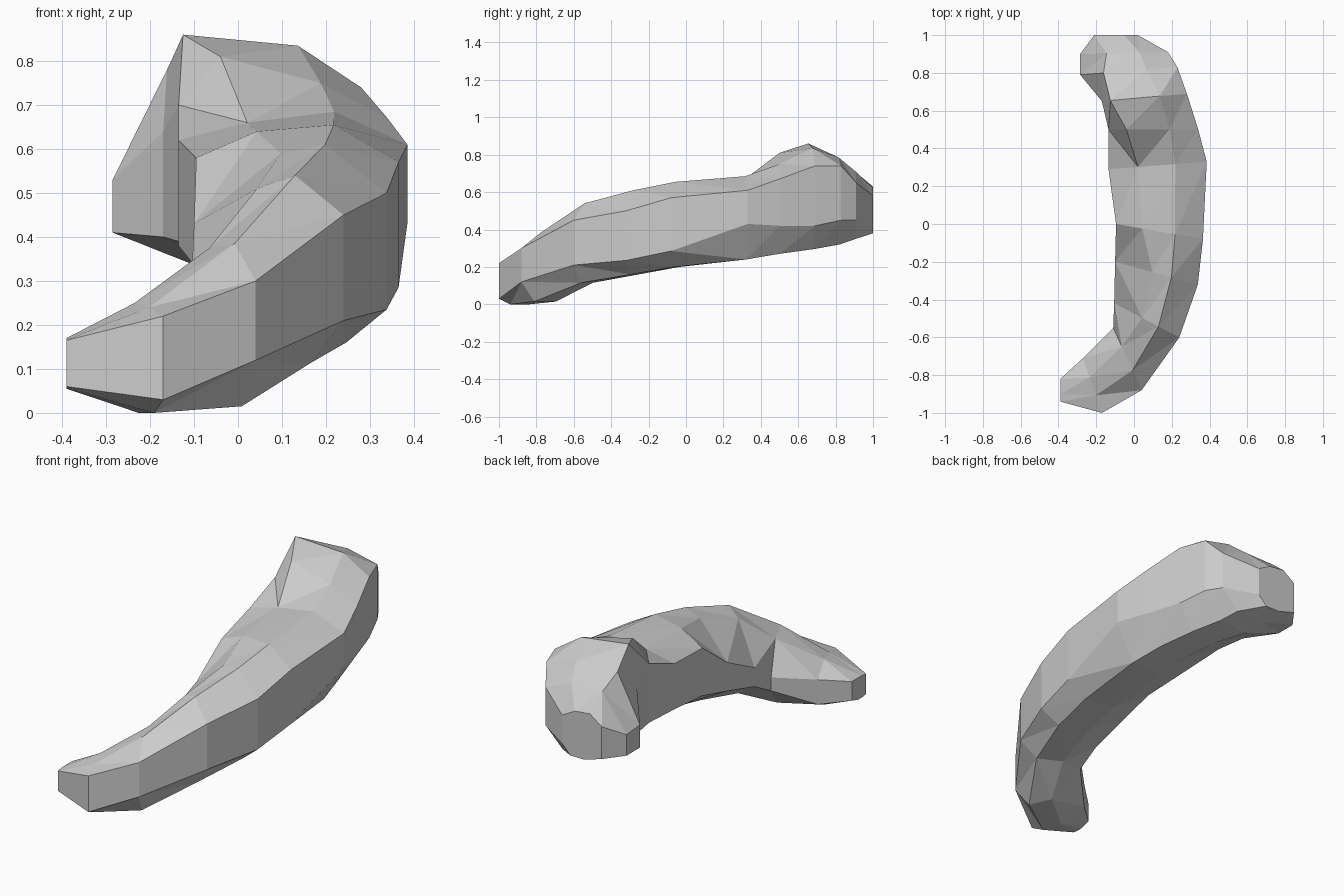
import bpy, bmesh

# Cross-sections from the front tip to the back tip:
# inner x, inner y, outer x, outer y, inner z low/high, outer z low/high,
# bottom z, top z near inner/outer, fraction across of the inner top edge
sections = [
    (-.39, -.82, -.39, -.94, .07, .17, .06, .165, .055, .17, .17, .3),
    (-.27, -.71, -.17, -1.0, .06, .19, .03, .22, .00, .25, .24, .35),
    (-.11, -.55, .04, -.88, .15, .22, .12, .30, .015, .375, .385, .3),
    (-.105, -.42, .24, -.60, .22, .32, .21, .45, .115, .51, .54, .43),
    (-.10, -.20, .338, -.32, .28, .43, .235, .50, .16, .59, .61, .45),
    (-.095, .00, .365, -.08, .33, .58, .285, .57, .20, .64, .655, .3),
    (-.135, .29, .385, .33, .38, .62, .43, .61, .24, .66, .685, .3),
    (-.135, .50, .34, .50, .39, .70, .42, .67, .27, .81, .75, .2),
    (-.17, .65, .28, .69, .40, .64, .42, .74, .295, .86, .835, .1),
    (-.285, .79, .23, .83, .41, .53, .45, .74, .32, .78, .785, .24),
    (-.285, .90, .18, .91, .41, .52, .45, .65, .35, .71, .71, .3),
    (-.21, 1.0, .02, 1.0, .41, .58, .43, .58, .38, .63, .62, .3),
]


def ring_points(xi, yi, xo, yo, il, ih, ol, oh, zb, zt_in, zt_out, t_in):
    """Eight-sided slanted cross-section: fraction across the body, height."""
    outline = [(0, il), (0, ih), (t_in, zt_in), (.68, zt_out),
               (1, oh), (1, ol), (.79, zb), (.44, zb)]
    return [(xi + (xo - xi) * t, yi + (yo - yi) * t, z) for t, z in outline]


# Curved body lofted through the sections and capped at both tips
bm = bmesh.new()
rings = [[bm.verts.new(p) for p in ring_points(*s)] for s in sections]
for a, b in zip(rings, rings[1:]):
    for i in range(8):
        j = (i + 1) % 8
        bm.faces.new((a[i], a[j], b[j], b[i]))
bm.faces.new(rings[0])
bm.faces.new(rings[-1])
bmesh.ops.recalc_face_normals(bm, faces=bm.faces)
# Faceted low-poly skin
bmesh.ops.triangulate(bm, faces=bm.faces)
mesh = bpy.data.meshes.new("curved_body")
bm.to_mesh(mesh)
bm.free()
body = bpy.data.objects.new("curved_body", mesh)
bpy.context.collection.objects.link(body)
